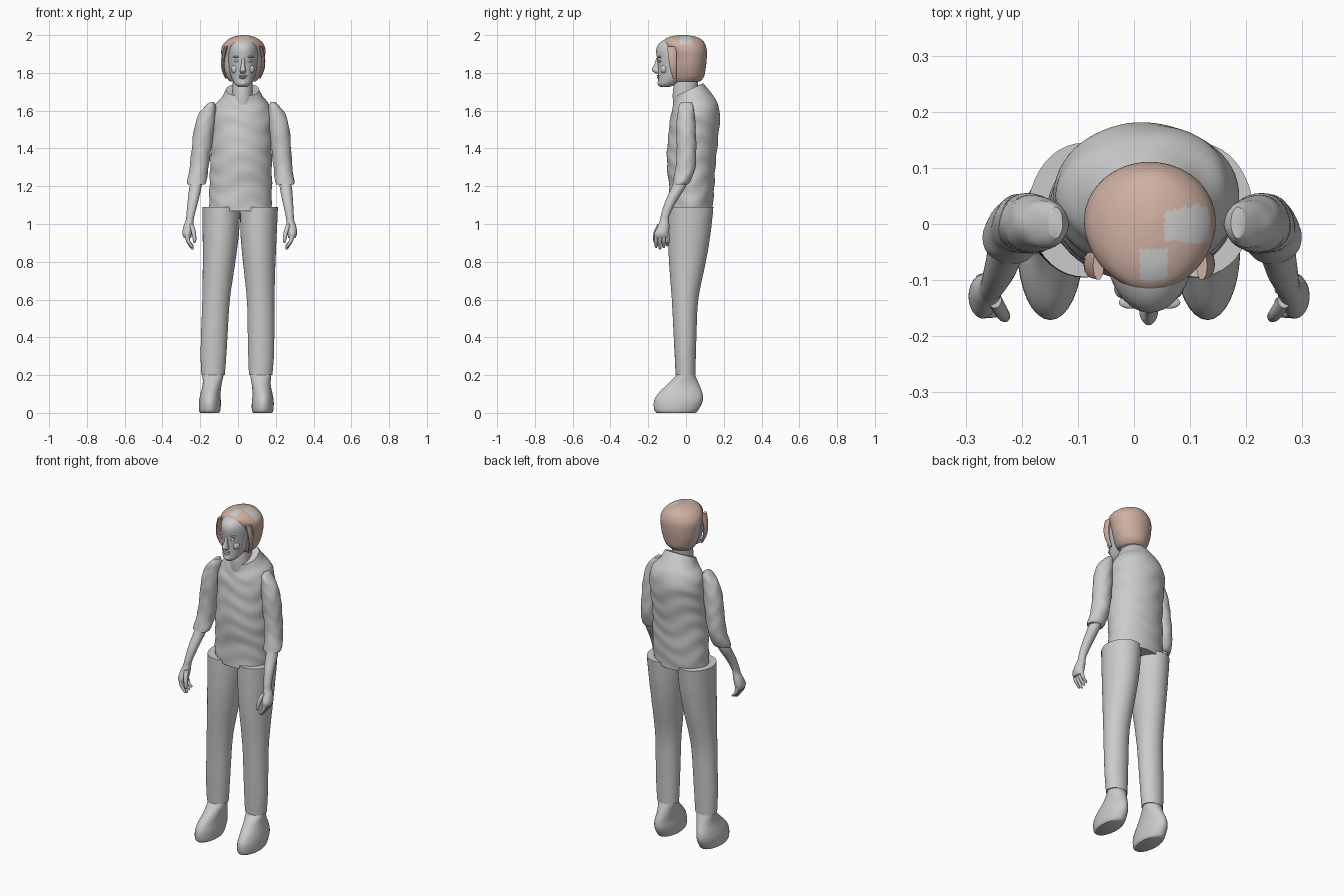
import bpy
import bmesh
import math
from mathutils import Vector

default_cube = bpy.data.objects.get("Cube")
if default_cube:
    bpy.data.objects.remove(default_cube, do_unlink=True)


def make_material(name, colour):
    material = bpy.data.materials.new(name)
    material.use_nodes = True
    material.diffuse_color = colour
    shader = material.node_tree.nodes["Principled BSDF"]
    shader.inputs["Base Color"].default_value = colour
    shader.inputs["Roughness"].default_value = 0.8
    return material


grey = make_material("plain grey", (0.6, 0.6, 0.6, 1))
brown = make_material("hair brown", (0.62, 0.43, 0.36, 1))


def lean(z):
    """Slight sideways lean of the whole body."""
    return 0.02 * (z - 0.5)


def smooth_rings(rings, steps):
    """Catmull-Rom interpolation between the given rings."""
    result = []
    last = len(rings) - 1
    for i in range(last):
        before, start = rings[max(i - 1, 0)], rings[i]
        end, after = rings[i + 1], rings[min(i + 2, last)]
        for k in range(steps):
            t = k / steps
            ring = []
            for a, b, c, d in zip(before, start, end, after):
                ring.append(b + t * ((c - a) + t * ((2 * a - 5 * b + 4 * c - d)
                            + t * (3 * (b - c) + d - a))) / 2)
            result.append(ring)
    result.append(rings[-1])
    return result


def finish(name, bm, materials, rule):
    """Turn a bmesh into a smooth object, colouring faces by a rule."""
    bmesh.ops.recalc_face_normals(bm, faces=bm.faces)
    if rule:
        for face in bm.faces:
            face.material_index = rule(face.calc_center_median(), face.normal)
    for vert in bm.verts:
        vert.co.x += lean(vert.co.z)
    mesh = bpy.data.meshes.new(name)
    bm.to_mesh(mesh)
    bm.free()
    for material in materials:
        mesh.materials.append(material)
    obj = bpy.data.objects.new(name, mesh)
    bpy.context.collection.objects.link(obj)
    bpy.ops.object.select_all(action="DESELECT")
    obj.select_set(True)
    bpy.context.view_layer.objects.active = obj
    bpy.ops.object.shade_smooth_by_angle(angle=math.radians(50))
    return obj


def loft(name, rings, side=1, segments=32, steps=4, wrinkle=0, tilt=None,
         materials=(grey,), rule=None):
    """Skin oval rings, each (height, centre x, front y, back y, half width)."""
    bm = bmesh.new()
    previous = None
    for index, (z, x, front, back, width) in enumerate(smooth_rings(rings, steps)):
        ring = []
        for k in range(segments):
            a = math.tau * k / segments
            fold = 1 + wrinkle * math.sin(z * 62 + 2 * math.sin(3 * a + z * 7))
            drop = tilt(z) * math.sin(a) if tilt else 0
            ring.append(bm.verts.new((
                side * (x + width * fold * math.cos(a)),
                (front + back) / 2 + (back - front) / 2 * fold * math.sin(a),
                z + drop)))
        if previous:
            for k in range(segments):
                n = (k + 1) % segments
                bm.faces.new((previous[k], previous[n], ring[n], ring[k]))
        else:
            bm.faces.new(ring)
        previous = ring
    bm.faces.new(previous)
    return finish(name, bm, materials, rule)


def blob(name, centre, size):
    """Small ellipsoid for facial features."""
    bm = bmesh.new()
    bmesh.ops.create_uvsphere(bm, u_segments=16, v_segments=10, radius=1)
    bmesh.ops.scale(bm, vec=Vector(size), verts=bm.verts)
    bmesh.ops.translate(bm, vec=Vector(centre), verts=bm.verts)
    return finish(name, bm, (grey,), None)


# Shirt with folds and a collar that dips at the front
loft("shirt", [
    (1.07, 0, -.09, .14, .165), (1.2, 0, -.09, .15, .165),
    (1.3, 0, -.1, .155, .163), (1.4, 0, -.1, .165, .16),
    (1.5, 0, -.09, .175, .162), (1.58, 0, -.08, .18, .163),
    (1.63, 0, -.07, .165, .145), (1.67, 0, -.065, .13, .11),
    (1.71, 0, -.06, .09, .088)],
    segments=64, steps=10, wrinkle=0.014,
    tilt=lambda z: 0.035 * max(0, min(1, (z - 1.58) / 0.12)))
loft("neck", [(1.6, 0, -.065, .06, .06), (1.7, 0, -.07, .06, .054),
              (1.8, 0, -.05, .07, .052)])

# Legs, feet, arms and hands, mirrored
for side, label in ((1, "left"), (-1, "right")):
    loft(label + "_trouser_leg", [
        (.2, .126, -.055, .05, .062), (.3, .126, -.06, .052, .068),
        (.4, .124, -.065, .055, .07), (.6, .118, -.075, .065, .073),
        (.8, .106, -.09, .105, .086), (.95, .1, -.095, .13, .096),
        (1.09, .1, -.095, .145, .1)], side, segments=40, wrinkle=0.004)
    loft(label + "_foot", [
        (0, .14, -.155, .05, .05), (.015, .14, -.168, .065, .057),
        (.06, .14, -.17, .088, .058), (.1, .138, -.15, .088, .053),
        (.15, .13, -.1, .07, .05), (.2, .126, -.05, .048, .055),
        (.22, .126, -.045, .04, .05)], side)
    loft(label + "_sleeve", [
        (1.21, .234, -.072, .01, .047), (1.23, .232, -.068, .025, .051),
        (1.3, .222, -.055, .05, .05), (1.4, .211, -.05, .054, .052),
        (1.5, .2, -.052, .052, .053), (1.58, .185, -.045, .045, .045),
        (1.62, .17, -.04, .04, .03), (1.645, .162, -.025, .03, .012)],
        side, steps=6, wrinkle=0.025)
    loft(label + "_forearm", [
        (1.24, .232, -.06, .01, .03), (1.19, .24, -.078, -.005, .032),
        (1.12, .251, -.11, -.05, .028), (1.05, .262, -.132, -.085, .022),
        (1.02, .266, -.138, -.09, .021), (.99, .272, -.15, -.088, .026),
        (.95, .278, -.168, -.09, .026), (.925, .276, -.165, -.093, .018)],
        side, segments=24)
    # Four fingers and a thumb
    for i, finger in enumerate(("index", "middle", "ring", "little")):
        y = -.158 + i * .02
        tip = .865 + .008 * abs(i - 1)
        loft(f"{label}_{finger}_finger", [
            (.95, .28, y - .01, y + .01, .012),
            (.91, .272, y - .01, y + .01, .011),
            (tip + .01, .253, y - .008, y + .008, .009),
            (tip, .248, y - .003, y + .003, .004)], side, segments=12)
    loft(label + "_thumb", [
        (1, .258, -.15, -.12, .012), (.96, .245, -.17, -.145, .012),
        (.915, .238, -.175, -.155, .009), (.9, .238, -.168, -.16, .004)],
        side, segments=12)

# Head
loft("head", [
    (1.725, 0, -.135, -.09, .022), (1.74, 0, -.148, -.05, .042),
    (1.77, 0, -.147, 0, .058), (1.8, 0, -.148, .04, .068),
    (1.84, 0, -.149, .07, .076), (1.88, 0, -.154, .085, .08),
    (1.92, 0, -.158, .09, .08), (1.95, 0, -.147, .085, .074),
    (1.975, 0, -.115, .07, .06), (1.988, 0, -.07, .04, .035)], segments=40)
loft("nose", [
    (1.798, 0, -.16, -.13, .012), (1.808, 0, -.177, -.13, .017),
    (1.82, 0, -.18, -.13, .015), (1.845, 0, -.167, -.13, .01),
    (1.88, 0, -.157, -.13, .009)], segments=16)
blob("upper_lip", (0, -.146, 1.785), (.024, .009, .005))
blob("lower_lip", (0, -.144, 1.774), (.02, .01, .006))
blob("chin", (0, -.138, 1.745), (.022, .014, .014))
for side, label in ((1, "left"), (-1, "right")):
    blob(label + "_eye", (side * .032, -.137, 1.863), (.014, .009, .007))
    blob(label + "_brow", (side * .034, -.14, 1.885), (.021, .011, .005))
    blob(label + "_cheek", (side * .04, -.115, 1.82), (.022, .02, .025))


def hair_rule(centre, normal):
    """Grey front edge and bare patches, brown elsewhere."""
    x, y, z = centre
    open_front = normal.y < -0.6 and z < 1.94
    crown_patch = z > 1.95 and .025 < x < .11 and -.03 < y < .02 + x * .15
    fringe_patch = z > 1.96 and abs(x - .005) < .025 and -.1 < y < -.045
    side_patch = x < -.05 and y < .03 and 1.8 < z < 1.925
    return 0 if open_front or crown_patch or fringe_patch or side_patch else 1


# Hair cap and loose locks beside the face
loft("hair_cap", [
    (1.755, 0, -.065, .075, .07), (1.78, 0, -.075, .095, .088),
    (1.83, 0, -.083, .105, .106), (1.88, 0, -.09, .11, .114),
    (1.92, 0, -.105, .11, .117), (1.95, 0, -.118, .102, .108),
    (1.975, 0, -.115, .085, .085), (1.992, 0, -.085, .05, .052),
    (2, 0, -.04, .01, .015)],
    segments=64, steps=6, materials=(grey, brown), rule=hair_rule)
for side, label in ((1, "left"), (-1, "right")):
    loft(label + "_hair_lock", [
        (1.77, .088, -.07, -.05, .005), (1.82, .105, -.085, -.05, .009),
        (1.88, .106, -.095, -.05, .01), (1.94, .092, -.1, -.05, .01)],
        side, segments=10, materials=(brown,))
